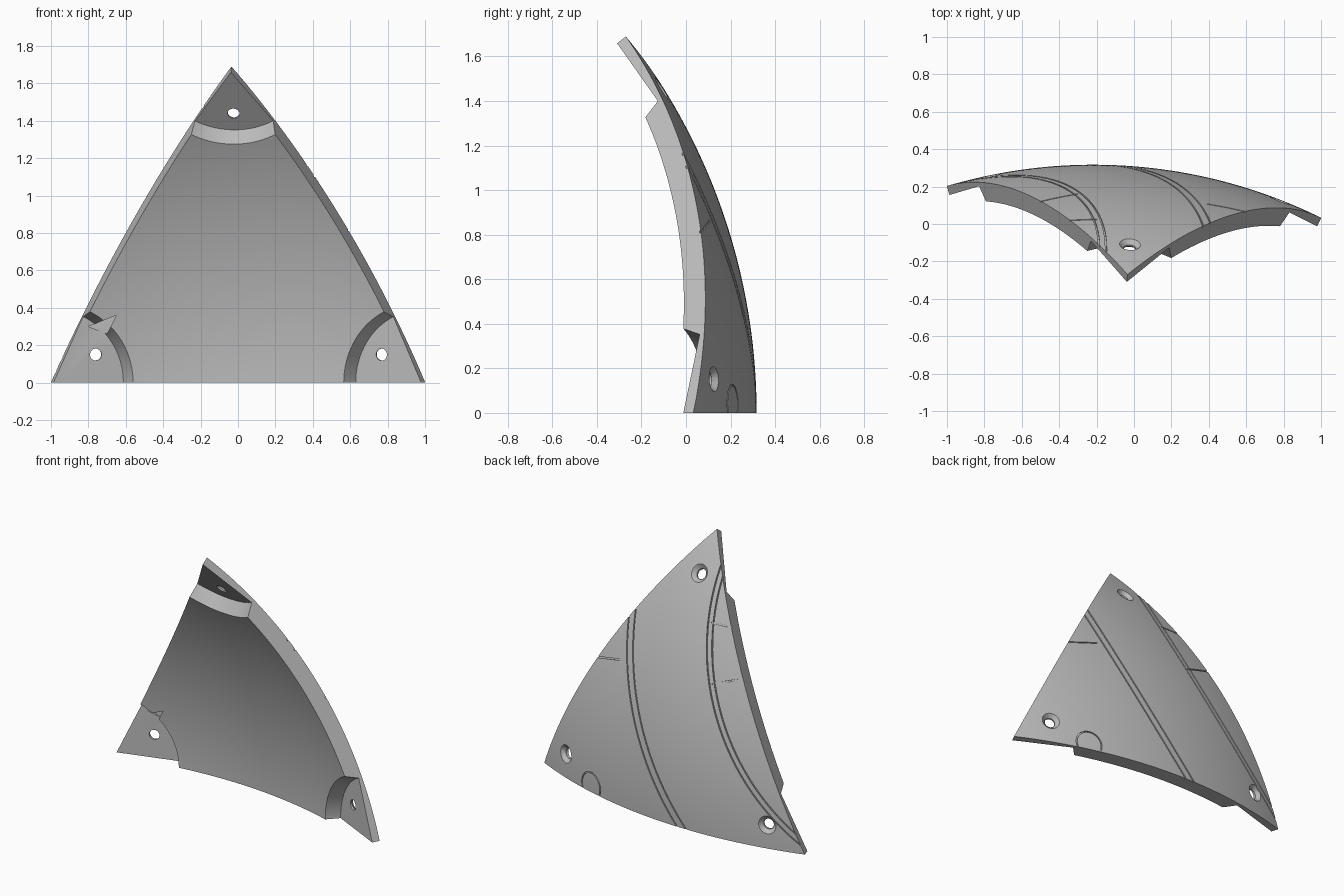
import bpy, bmesh, math
from mathutils import Vector, Matrix

if "Cube" in bpy.data.objects:
    bpy.data.objects.remove(bpy.data.objects["Cube"], do_unlink=True)

# The panel is an equilateral piece of a hollow sphere
CENTRE = Vector((-0.217, -2.437, 0))
R = 2.754
THICK = 0.105
CORNERS = [Vector(v).normalized() for v in
           ((-0.783, 2.637, 0), (1.217, 2.467, 0), (0.182, 2.167, 1.69))]
MIDDLE = sum(CORNERS, Vector()).normalized()

grey = bpy.data.materials.new("plain grey")
grey.use_nodes = True
colour = (0.5, 0.5, 0.5, 1)
grey.diffuse_color = colour
grey.node_tree.nodes["Principled BSDF"].inputs["Base Color"].default_value = colour


def make_object(name, bm):
    bmesh.ops.recalc_face_normals(bm, faces=bm.faces)
    mesh = bpy.data.meshes.new(name)
    bm.to_mesh(mesh)
    bm.free()
    mesh.materials.append(grey)
    ob = bpy.data.objects.new(name, mesh)
    bpy.context.collection.objects.link(ob)
    return ob


def on_sphere(x, z):
    """Point of the outer surface, relative to the sphere centre."""
    x -= CENTRE.x
    return Vector((x, math.sqrt(R * R - x * x - z * z), z))


def along(axis):
    return Matrix.Translation(CENTRE) @ axis.to_track_quat('Z', 'Y').to_matrix().to_4x4()


def cone_cutter(name, axis, low, r_low, high, r_high, sides):
    bm = bmesh.new()
    place = along(axis) @ Matrix.Translation((0, 0, (low + high) / 2))
    bmesh.ops.create_cone(bm, cap_ends=True, segments=sides, radius1=r_low,
                          radius2=r_high, depth=high - low, matrix=place)
    return make_object(name, bm)


def ring_cutter(name, axis, angle, half=0.004, deep=0.008, sides=240):
    """Thin ring that scores a circle into the outer surface."""
    bm = bmesh.new()
    d = half / R
    profile = [(R - deep, angle - d), (R - deep, angle + d),
               (R + 0.03, angle + d), (R + 0.03, angle - d)]
    loops = []
    for i in range(sides):
        a = 2 * math.pi * i / sides
        loops.append([bm.verts.new((r * math.sin(t) * math.cos(a),
                                    r * math.sin(t) * math.sin(a),
                                    r * math.cos(t))) for r, t in profile])
    for i, here in enumerate(loops):
        after = loops[(i + 1) % sides]
        for k in range(4):
            m = (k + 1) % 4
            bm.faces.new((here[k], here[m], after[m], after[k]))
    bmesh.ops.transform(bm, matrix=along(axis), verts=bm.verts)
    return make_object(name, bm)


def line_cutter(name, start, end):
    """Thin bar that scores a short line into the outer surface."""
    p, q = on_sphere(*start), on_sphere(*end)
    up = (p + q).normalized()
    x = (q - p).normalized()
    basis = Matrix((x, up.cross(x), up)).transposed().to_4x4()
    bm = bmesh.new()
    bmesh.ops.create_cube(bm, size=1)
    bmesh.ops.scale(bm, vec=((q - p).length, 0.008, 0.04), verts=bm.verts)
    place = Matrix.Translation(CENTRE + up * (R + 0.012)) @ basis
    bmesh.ops.transform(bm, matrix=place, verts=bm.verts)
    return make_object(name, bm)


# Curved triangular shell
bm = bmesh.new()
bm.faces.new([bm.verts.new(c) for c in CORNERS])
bmesh.ops.subdivide_edges(bm, edges=bm.edges[:], cuts=47, use_grid_fill=True)
for v in bm.verts:
    v.co = v.co.normalized() * R
inner = bmesh.ops.extrude_face_region(bm, geom=bm.faces[:], use_keep_orig=True)["geom"]
for v in inner:
    if isinstance(v, bmesh.types.BMVert):
        v.co *= (R - THICK) / R
bmesh.ops.translate(bm, vec=CENTRE, verts=bm.verts)
panel = make_object("curved_panel", bm)

cutters = []
for i, corner in enumerate(CORNERS):
    # Flat recess behind each corner
    floor = R - 0.05
    cutters.append(cone_cutter(f"corner_recess_{i}", corner, floor - 0.25, 0.47,
                               floor, 0.39, 96))
    # Countersunk screw hole
    axis = corner.lerp(MIDDLE, 0.24).normalized()
    cutters.append(cone_cutter(f"screw_hole_{i}", axis, R - 0.2, 0.032,
                               R + 0.1, 0.032, 32))
    cutters.append(cone_cutter(f"countersink_{i}", axis, R - 0.024, 0.034,
                               R + 0.026, 0.082, 32))

# Small notch beside one recess
bm = bmesh.new()
tri = [bm.verts.new((x, 0, z)) for x, z in ((-0.8, 0.3), (-0.65, 0.36), (-0.7, 0.26))]
face = bm.faces.new(tri)
top = bmesh.ops.extrude_face_region(bm, geom=[face], use_keep_orig=True)["geom"]
bmesh.ops.translate(bm, vec=(0, 0.235, 0),
                    verts=[g for g in top if isinstance(g, bmesh.types.BMVert)])
cutters.append(make_object("recess_notch", bm))

# Scored stripes and small outlines on the outside
stripe_axis = Vector((-0.524, 0.713, 0.467)).normalized()
for i, offset in enumerate((1.93, 1.965, 2.31, 2.33)):
    cutters.append(ring_cutter(f"stripe_groove_{i}", stripe_axis, math.acos(offset / R)))
cutters.append(ring_cutter("round_groove", on_sphere(0.54, 0.04).normalized(),
                           0.085 / R, sides=48))
lines = (((-0.52, 0.99), (-0.3, 0.91)), ((-0.36, 1.24), (-0.2, 1.235)),
         ((0.39, 0.863), (0.62, 0.806)))
for i, (start, end) in enumerate(lines):
    cutters.append(line_cutter(f"short_groove_{i}", start, end))

# Cut everything out of the shell
bpy.context.view_layer.objects.active = panel
for cutter in cutters:
    cutter.hide_render = True
    mod = panel.modifiers.new(cutter.name, 'BOOLEAN')
    mod.operation = 'DIFFERENCE'
    mod.solver = 'EXACT'
    mod.object = cutter
    bpy.ops.object.modifier_apply(modifier=mod.name)
    bpy.data.objects.remove(cutter, do_unlink=True)

bpy.ops.object.select_all(action='DESELECT')
panel.select_set(True)
bpy.ops.object.shade_smooth_by_angle(angle=math.radians(25))
